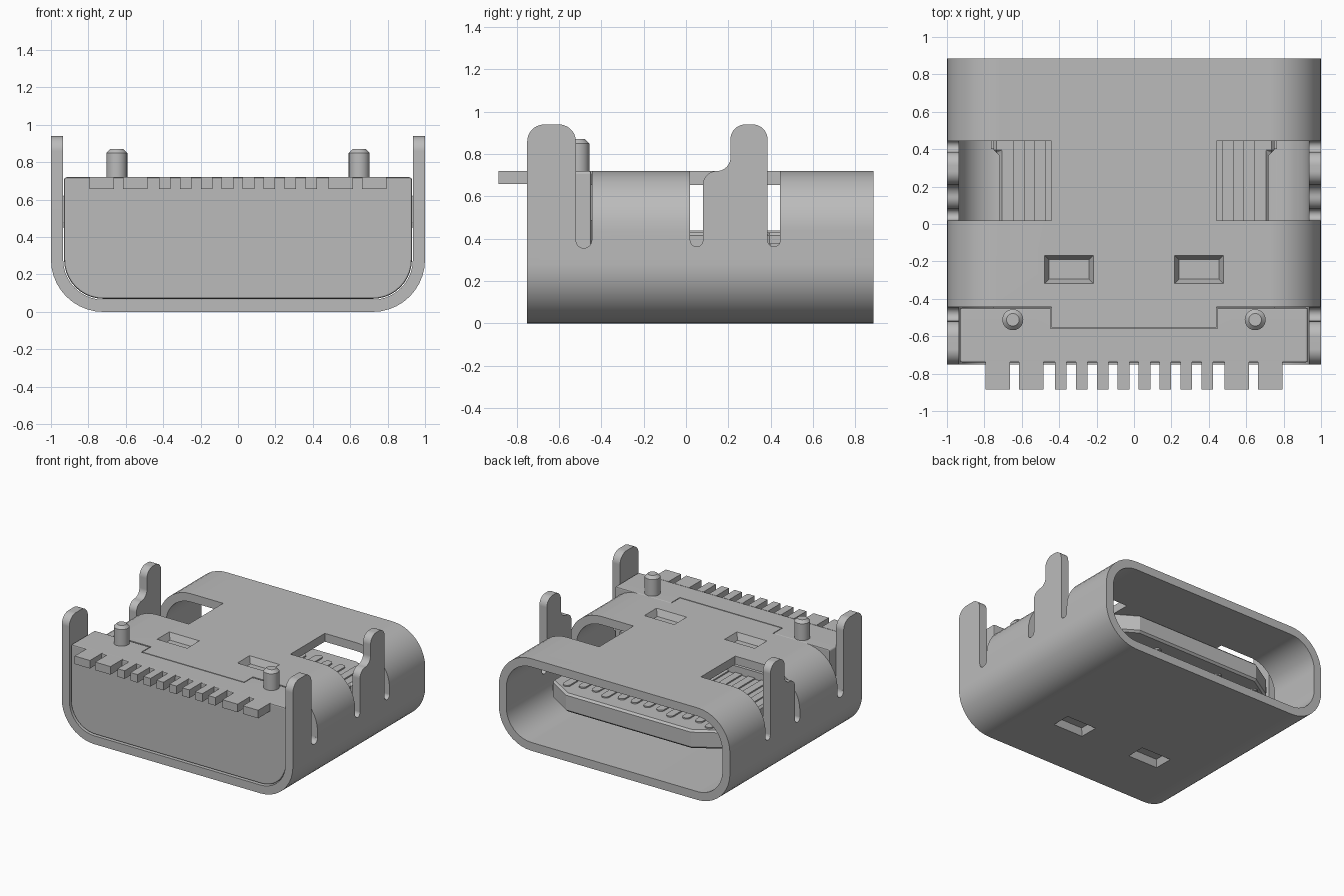
import bpy
import bmesh
import math
from mathutils import Vector

cube = bpy.data.objects.get("Cube")
if cube:
    bpy.data.objects.remove(cube, do_unlink=True)

GREY = (0.5, 0.5, 0.5, 1.0)
metal = bpy.data.materials.new("plain grey")
metal.use_nodes = True
metal.diffuse_color = GREY
metal.node_tree.nodes["Principled BSDF"].inputs["Base Color"].default_value = GREY


def rounded(corners, steps=10):
    """Outline from (u, v, radius) corners; rounded corners are right angles."""
    pts = []
    for i, (u, v, r) in enumerate(corners):
        p = Vector((u, v))
        if r == 0:
            pts.append(p)
            continue
        a = (Vector(corners[i - 1][:2]) - p).normalized()
        b = (Vector(corners[(i + 1) % len(corners)][:2]) - p).normalized()
        c = p + (a + b) * r
        for k in range(steps + 1):
            t = math.pi / 2 * k / steps
            pts.append(c - b * r * math.cos(t) - a * r * math.sin(t))
    return pts


def rect(u0, u1, v0, v1, r_low=0, r_top=0):
    return rounded([(u0, v0, r_low), (u1, v0, r_low), (u1, v1, r_top), (u0, v1, r_top)])


def prism(name, outline, axis, lo, hi):
    """Extrude an outline along an axis between lo and hi."""
    place = {"x": lambda p, d: (d, p[0], p[1]),
             "y": lambda p, d: (p[0], d, p[1]),
             "z": lambda p, d: (p[0], p[1], d)}[axis]
    bm = bmesh.new()
    low = [bm.verts.new(place(p, lo)) for p in outline]
    high = [bm.verts.new(place(p, hi)) for p in outline]
    bm.faces.new(low)
    bm.faces.new(high)
    for i in range(len(low)):
        bm.faces.new((low[i - 1], low[i], high[i], high[i - 1]))
    bmesh.ops.recalc_face_normals(bm, faces=bm.faces)
    mesh = bpy.data.meshes.new(name)
    bm.to_mesh(mesh)
    bm.free()
    obj = bpy.data.objects.new(name, mesh)
    bpy.context.collection.objects.link(obj)
    mesh.materials.append(metal)
    return obj


def box(name, x, y, z):
    return prism(name, rect(*x, *y), "z", *z)


def span(s, a, b):
    """Range a..b on the right or left side."""
    return (a, b) if s > 0 else (-b, -a)


def activate(obj):
    bpy.ops.object.select_all(action="DESELECT")
    obj.select_set(True)
    bpy.context.view_layer.objects.active = obj


def cut(obj, cutter):
    mod = obj.modifiers.new("cut", "BOOLEAN")
    mod.operation = "DIFFERENCE"
    mod.solver = "EXACT"
    mod.object = cutter
    activate(obj)
    bpy.ops.object.modifier_apply(modifier=mod.name)
    bpy.data.objects.remove(cutter, do_unlink=True)


def smooth(obj):
    activate(obj)
    bpy.ops.object.shade_smooth_by_angle(angle=math.radians(30))
    mod = obj.modifiers.new("even shading", "WEIGHTED_NORMAL")
    mod.keep_sharp = True


def bevel(obj, width, segments=1):
    mod = obj.modifiers.new("bevel", "BEVEL")
    mod.width = width
    mod.segments = segments
    mod.limit_method = "ANGLE"
    mod.angle_limit = math.radians(40)
    activate(obj)
    bpy.ops.object.modifier_apply(modifier=mod.name)


def rod(name, outline_center, r, axis, lo, hi, n=24):
    cu, cv = outline_center
    ring = [(cu + r * math.cos(2 * math.pi * i / n), cv + r * math.sin(2 * math.pi * i / n))
            for i in range(n)]
    return prism(name, ring, axis, lo, hi)


# Shell: hollow sleeve with rounded corners
WALL, TOP, REAR = 0.065, 0.72, 0.885
IN = 1 - WALL
shell = prism("shell", rect(-1, 1, 0, TOP, 0.28, 0.28), "y", -0.75, REAR)
cut(shell, prism("bore", rect(-IN, IN, WALL, TOP - WALL, 0.215, 0.215), "y", -1, 1))

# Open the front top, leaving room for the side tabs
SLOT = 0.393
cut(shell, box("front_cutter", (-1.2, 1.2), (-1, -0.445), (SLOT, 1)))
for y, r in ((-0.4825, 0.037), (0.05, 0.03), (0.415, 0.03)):
    cut(shell, rod("slot_cutter", (y, SLOT), r, "x", -1.2, 1.2))

for s in (1, -1):
    # Rear side windows
    cut(shell, box("window_cutter", span(s, 0.44, 1.2), (0.02, 0.445), (SLOT, 1)))
    # Tapered pressed pits on top and underside
    for surface, d in ((TOP, -1), (0, 1)):
        x0, x1 = span(s, 0.215, 0.48)
        pit = box("pit_cutter", (x0, x1), (-0.32, -0.165), (-0.05, 0.05))
        for v in pit.data.vertices:
            inner = v.co.z > 0
            if inner:
                v.co.x += 0.025 if v.co.x < (x0 + x1) / 2 else -0.025
                v.co.y += 0.025 if v.co.y < -0.24 else -0.025
            v.co.z = surface + d * (0.05 if inner else -0.005)
        bm = bmesh.new()
        bm.from_mesh(pit.data)
        bmesh.ops.recalc_face_normals(bm, faces=bm.faces)
        bm.to_mesh(pit.data)
        bm.free()
        cut(shell, pit)
smooth(shell)

# Centre lip of the shell top
box("shell_lip", (-0.44, 0.44), (-0.553, -0.445), (TOP - WALL, TOP))

# Standing mounting tabs
front_tab = rounded([(-0.75, SLOT, 0), (-0.52, SLOT, 0), (-0.52, 0.94, 0.08), (-0.75, 0.94, 0.08)])
rear_tab = rounded([(0.08, SLOT, 0), (0.385, SLOT, 0), (0.385, 0.94, 0.07), (0.21, 0.94, 0.07),
                    (0.21, TOP, 0.064), (0.08, TOP, 0.065)])
for s, side in ((1, "left"), (-1, "right")):
    smooth(prism(f"front_tab_{side}", front_tab, "x", *span(s, IN, 1)))
    smooth(prism(f"rear_tab_{side}", rear_tab, "x", *span(s, IN, 1)))

# Insulating housing that closes the front
housing = prism("housing", rect(-0.93, 0.93, 0.07, TOP, 0.21, 0.015), "y", -0.74, -0.447)
bevel(housing, 0.012, 2)
cut(housing, box("lip_cutter", (-0.446, 0.446), (-0.56, -0.4), (TOP - WALL - 0.005, 1)))
smooth(housing)

# Locating pegs with chamfered tips
for s, side in ((1, "left"), (-1, "right")):
    peg = rod(f"peg_{side}", (s * 0.648, -0.512), 0.056, "z", 0.6, 0.872)
    bevel(peg, 0.022)
    smooth(peg)

# Solder pins: two wide pairs outside, eight narrow ones between
PITCH = 0.112
pins = [(s * (k + 0.5) * PITCH, 0.031) for s in (1, -1) for k in range(4)]
pins += [(s * x, 0.066) for s in (1, -1) for x in (0.55, 0.728)]
for i, (x, half) in enumerate(pins):
    box(f"solder_pin_{i + 1}", (x - half, x + half), (-0.885, -0.73), (0.658, TOP + 0.001))

# Tongue with thicker root, chamfered tip and side latch shoulders
half = [(0.72, -0.46), (0.72, 0.38), (0.75, 0.38), (0.75, 0.58), (0.54, 0.71)]
outline = half + [(-x, y) for x, y in reversed(half)]
tongue = prism("tongue", outline, "z", 0.285, 0.43)
bevel(tongue, 0.025)
box("tongue_root", (-0.75, 0.75), (-0.46, -0.25), (0.23, 0.49))
for s, side in ((1, "left"), (-1, "right")):
    box(f"latch_plate_{side}", span(s, 0.7, 0.765), (0.4, 0.56), (0.335, 0.38))

# Rounded contact strips on both faces of the tongue
for k in range(12):
    x = (k - 5.5) * PITCH
    tip = 0.62 if k in (0, 3, 8, 11) else 0.58
    strip = rect(x - 0.03, x + 0.03, -0.25, tip, 0, 0.0295)
    for face, z in (("top", 0.425), ("bottom", 0.275)):
        prism(f"contact_{face}_{k + 1}", strip, "z", z, z + 0.015)
